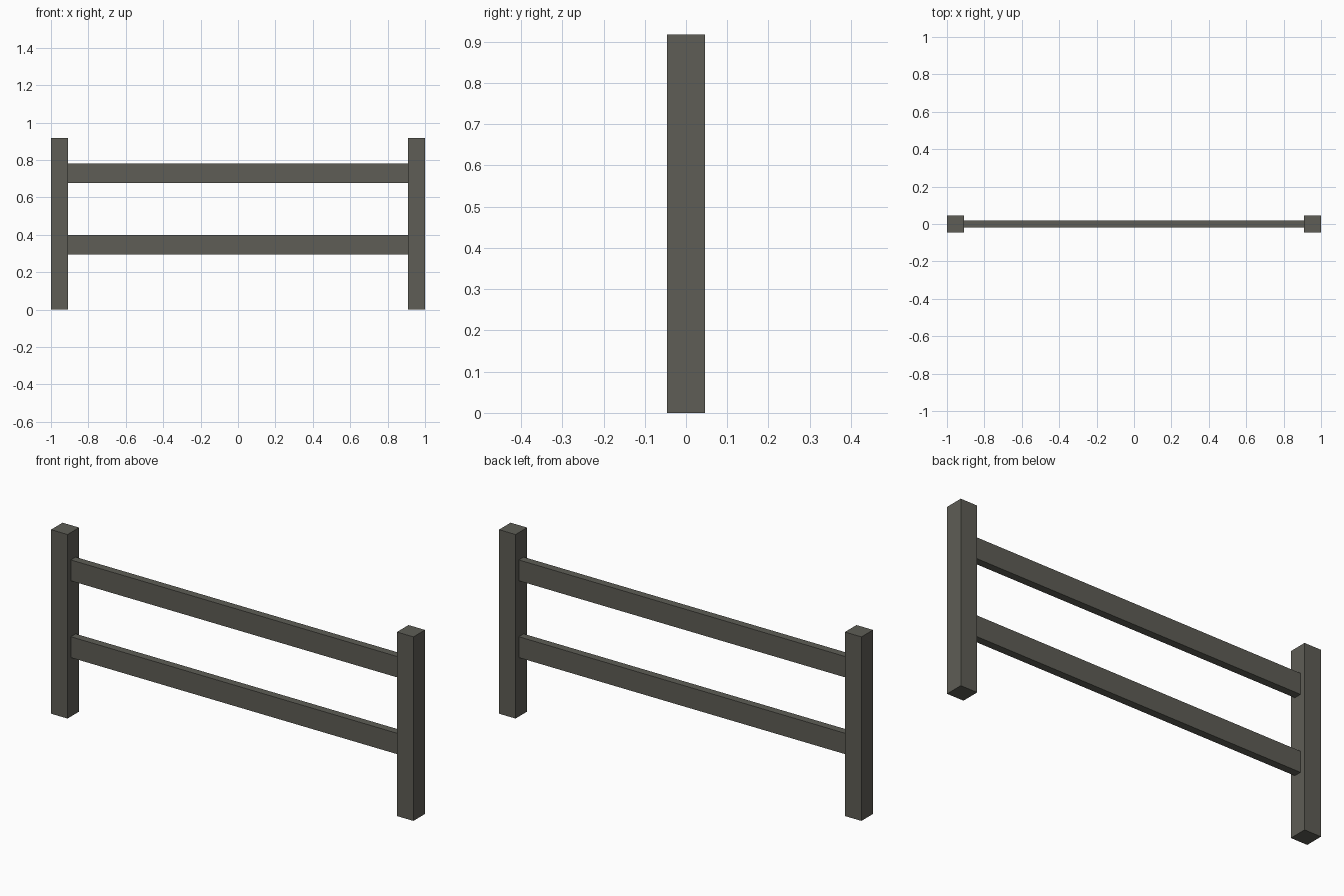
import bpy

if "Cube" in bpy.data.objects:
    bpy.data.objects.remove(bpy.data.objects["Cube"])

# One weathered wood colour
wood = bpy.data.materials.new("weathered_grey_wood")
wood.diffuse_color = (0.112, 0.110, 0.092, 1.0)
wood.use_nodes = True
wood.node_tree.nodes["Principled BSDF"].inputs["Base Color"].default_value = wood.diffuse_color


def box(name, centre, size):
    bpy.ops.mesh.primitive_cube_add(size=1, location=centre)
    obj = bpy.context.object
    obj.name = name
    obj.scale = size
    bpy.ops.object.transform_apply(location=False, rotation=False, scale=True)
    obj.data.materials.append(wood)
    return obj


POST = 0.091      # square post width
HEIGHT = 0.918    # post height

# Two end posts
for side, name in ((-1, "left_post"), (1, "right_post")):
    box(name, (side * (1 - POST / 2), 0, HEIGHT / 2), (POST, POST, HEIGHT))

# Two rails spanning between the posts' inner faces
for name, z in (("lower_rail", 0.346), ("upper_rail", 0.729)):
    box(name, (0, 0, z), (2 - 2 * POST, 0.038, 0.104))
